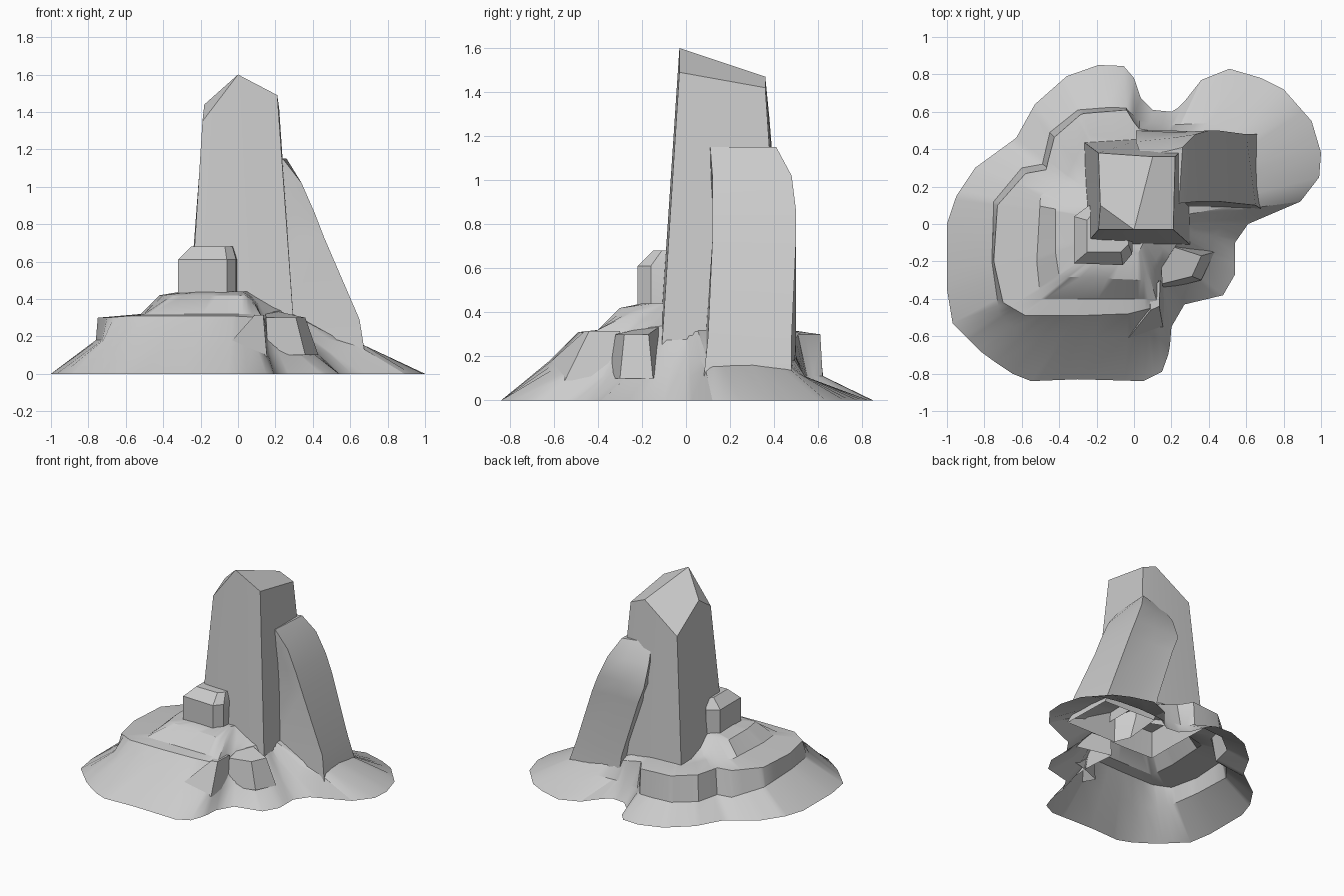
import bpy
import bmesh
import math

default_cube = bpy.data.objects.get("Cube")
if default_cube:
    bpy.data.objects.remove(default_cube, do_unlink=True)

# Single stone colour
stone = bpy.data.materials.new("grey_stone")
stone.use_nodes = True
stone_colour = (.6, .6, .6, 1)
stone.diffuse_color = stone_colour
stone.node_tree.nodes["Principled BSDF"].inputs["Base Color"].default_value = stone_colour


def level(points, height):
    """Lift flat points to one height; points with their own height keep it."""
    return [tuple(point) if len(point) > 2 else (*point, height) for point in points]


def loft(name, rings, cap=None, crease_angle=30):
    """Skin equal-length rings from bottom to top, leaving the underside open."""
    bm = bmesh.new()
    rows = [[bm.verts.new(point) for point in ring] for ring in rings]
    for lower, upper in zip(rows, rows[1:]):
        for i in range(len(lower)):
            j = (i + 1) % len(lower)
            bm.faces.new((lower[i], lower[j], upper[j], upper[i]))
    for corners in cap or [range(len(rows[-1]))]:
        bm.faces.new([rows[-1][corner] for corner in corners])
    mesh = bpy.data.meshes.new(name)
    bm.to_mesh(mesh)
    bm.free()
    mesh.materials.append(stone)
    rock = bpy.data.objects.new(name, mesh)
    bpy.context.collection.objects.link(rock)
    bpy.ops.object.select_all(action='DESELECT')
    rock.select_set(True)
    bpy.context.view_layer.objects.active = rock
    bpy.ops.object.shade_smooth_by_angle(angle=math.radians(crease_angle))


def bearing(point):
    return math.atan2(point[1], point[0])


def sample(ring, angle):
    """Point where a ray from the centre crosses a star-shaped contour."""
    dx, dy = math.cos(angle), math.sin(angle)
    for start, end in zip(ring, ring[1:] + ring[:1]):
        side_start = dx * start[1] - dy * start[0]
        side_end = dx * end[1] - dy * end[0]
        if side_start <= 1e-9 and side_end > 1e-9:
            t = side_start / (side_start - side_end)
            point = tuple(a + (b - a) * t for a, b in zip(start, end))
            if point[0] * dx + point[1] * dy > 0:
                return point
    raise ValueError("contour does not surround the centre")


# Terrain contours, each running counter-clockwise
shore = level([
    (-1, 0), (-1, -.35), (-.97, -.53), (-.8, -.7), (-.65, -.8), (-.55, -.84),
    (-.3, -.83), (.05, -.84), (.15, -.79), (.19, -.68), (.2, -.55),
    (.27, -.43), (.48, -.38), (.54, -.27), (.54, -.1), (.61, 0), (.89, .12),
    (.99, .25), (1, .38), (.95, .55), (.8, .72), (.68, .78), (.51, .83),
    (.36, .77), (.25, .63), (.2, .6), (.1, .61), (.03, .68), (0, .78),
    (-.06, .85), (-.19, .85), (-.36, .79), (-.53, .64), (-.63, .46),
    (-.85, .3), (-.95, .15)], 0)
cliff_foot = level([
    (-.76, -.2, .18), (-.72, -.48, .18), (-.6, -.61, .18), (-.3, -.62, .18),
    (-.03, -.61, .18), (.14, -.54), (.17, -.38), (.32, -.28), (.4, -.16),
    (.43, -.06), (.5, .02), (.68, .1, .15), (.68, .3, .15), (.65, .48, .14),
    (.4, .54), (.2, .53), (.03, .55), (-.05, .63), (-.3, .61),
    (-.45, .49), (-.49, .32), (-.6, .3), (-.75, .12, .16)], .11)
cliff_edge = level([
    (-.75, -.2), (-.7, -.42), (-.58, -.49, .31), (-.3, -.49, .31),
    (-.03, -.48, .31), (.13, -.44), (.13, -.28), (.2, -.16), (.28, -.08),
    (.35, 0, .2), (.55, .1, .18), (.6, .3, .18), (.55, .4, .18),
    (.2, .48, .25), (.02, .51), (-.04, .61), (-.28, .59), (-.43, .46),
    (-.47, .29), (-.58, .27), (-.73, .1)], .3)
shelf_foot = level([
    (-.52, -.2), (-.5, -.4), (.12, -.4), (.12, -.27), (.24, -.09, .34),
    (.3, .2), (.15, .42), (-.25, .48), (-.36, .25), (-.5, .15)], .32)
shelf_edge = level([
    (-.42, -.15), (-.4, -.28), (.04, -.3), (.11, -.2, .37), (.2, -.07, .36),
    (.2, .2, .32), (.1, .35, .32), (-.22, .4, .32), (-.3, .22, .32),
    (-.3, .1), (-.42, .08)], .42)
crown = level([(-.3, -.1), (-.2, -.2), (0, -.2), (.1, 0), (0, .2), (-.24, .07)], .44)

# Stepped ground: shore, cliffs, terrace and shelf in one skin
contours = [shore, cliff_foot, cliff_edge, shelf_foot, shelf_edge, crown]
angles = []
for angle in sorted(bearing(point) for ring in contours for point in ring):
    if not angles or angle - angles[-1] > .02:
        angles.append(angle)
loft("stepped_ground", [[sample(ring, angle) for angle in angles] for ring in contours])

# Tall tapering pillar with a slanted, ridged top
pillar_base = level([(-.26, -.11), (0, -.12), (.3, -.11), (.3, .44),
                     (.06, .46), (-.27, .44), (-.26, .1)], .24)
pillar_top = [(-.19, -.03, 1.35), (0, -.03, 1.6), (.21, -.03, 1.49),
              (.22, .36, 1.42), (.1, .36, 1.47), (-.19, .38, 1.27),
              (-.18, .1, 1.44)]
loft("pillar", [pillar_base, pillar_top],
     cap=[(0, 1, 6), (1, 4, 5, 6), (1, 2, 3, 4)], crease_angle=25)

# Leaning buttress: sloping shoulder above, inner back rib sweeping outwards below
buttress_rings = [
    level([(.25, .08), (.68, .08), (.67, .48), (.4, .49), (.23, .5), (.2, .2)], .1),
    level([(.25, .09), (.65, .1), (.6, .48), (.36, .47), (.2, .5), (.15, .2)], .29),
    level([(.23, .12), (.46, .12), (.45, .5), (.24, .48), (.06, .5), (.1, .2)], .73),
    level([(.22, .12), (.41, .12), (.4, .5), (.22, .49), (.01, .5), (.1, .2)], .86),
    level([(.2, .11), (.34, .12), (.33, .48), (.2, .46), (.01, .44), (.1, .2)], 1.02),
    level([(.18, .11), (.24, .11), (.26, .41), (.18, .39), (.04, .36), (.1, .2)], 1.15)]
loft("buttress", buttress_rings, crease_angle=40)

# Chamfered block resting on the shelf
block_plan = [(-.32, -.21), (-.06, -.22), (-.01, -.16), (0, 0), (-.24, .1), (-.32, .04)]
block_top = [(-.25, -.15), (-.07, -.15), (-.03, -.11), (-.02, 0), (-.22, .06), (-.25, .02)]
loft("shelf_block", [level(block_plan, .4), level(block_plan, .61), level(block_top, .68)])

# Boulder at the foot of the pillar
loft("front_boulder", [
    level([(.16, -.35), (.36, -.3), (.43, -.15), (.14, -.08)], .1),
    level([(.15, -.32), (.31, -.28), (.36, -.17), (.14, -.1, .35)], .3)])

# Pointed spur at the terrace corner
loft("terrace_spur", [
    level([(-.03, -.61, .18), (.155, -.55), (.17, -.34), (.02, -.4)], .09),
    level([(.09, -.46), (.135, -.44), (.14, -.3), (.08, -.36)], .315)])
